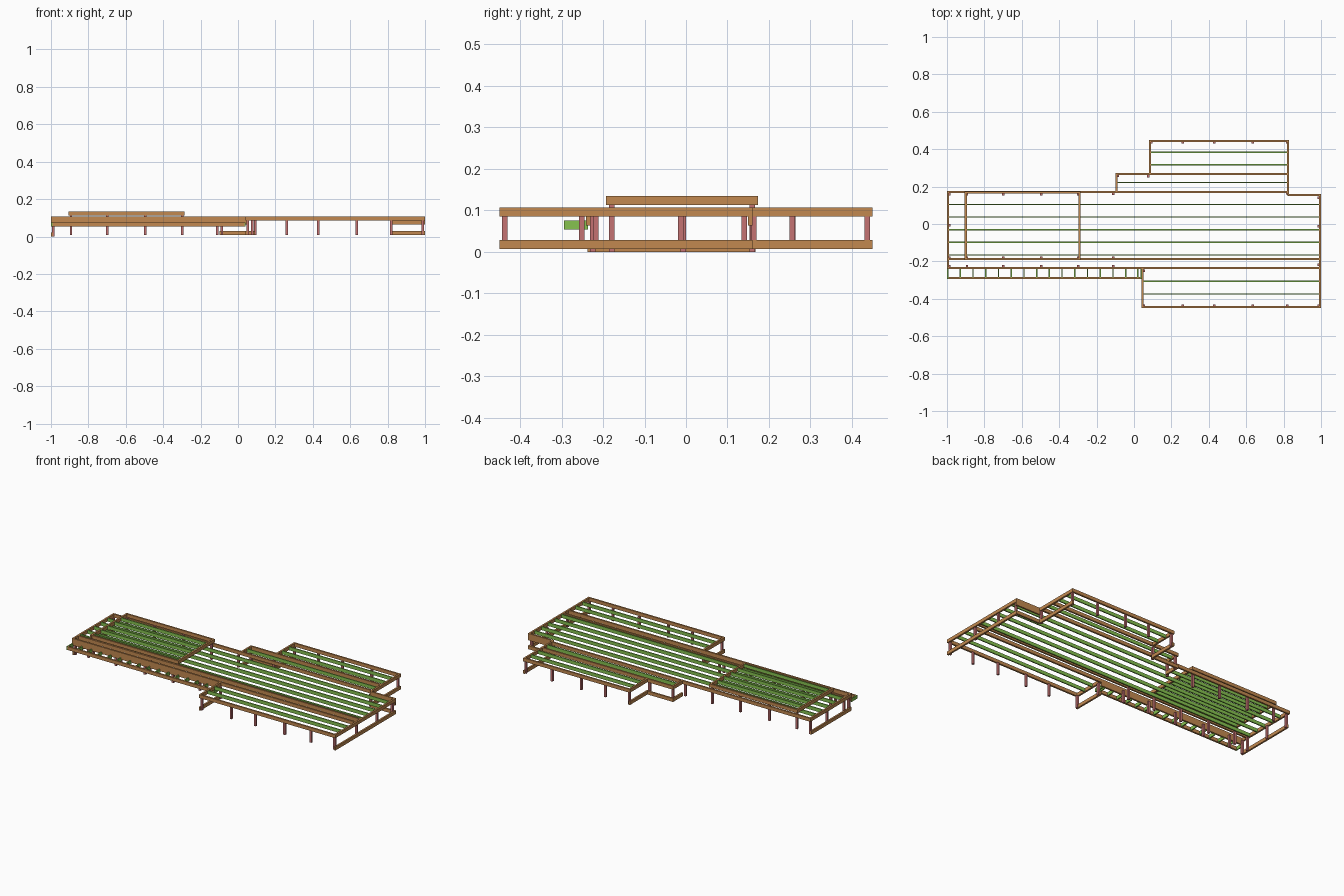
import bpy, bmesh
from mathutils import Matrix

if "Cube" in bpy.data.objects:
    bpy.data.objects.remove(bpy.data.objects["Cube"])


def material(name, rgb):
    m = bpy.data.materials.new(name)
    m.diffuse_color = (*rgb, 1)
    m.use_nodes = True
    m.node_tree.nodes["Principled BSDF"].inputs["Base Color"].default_value = m.diffuse_color
    return m


BROWN = material("timber_brown", (0.54, 0.25, 0.08))
GREEN = material("joist_green", (0.24, 0.54, 0.08))
PINK = material("column_pink", (0.56, 0.17, 0.17))


def boxes(name, mat, spans):
    """One object from (x0, x1, y0, y1, z0, z1) spans."""
    bm = bmesh.new()
    for x0, x1, y0, y1, z0, z1 in spans:
        m = Matrix.Translation(((x0 + x1) / 2, (y0 + y1) / 2, (z0 + z1) / 2))
        bmesh.ops.create_cube(bm, size=1, matrix=m @ Matrix.Diagonal((x1 - x0, y1 - y0, z1 - z0, 1)))
    me = bpy.data.meshes.new(name)
    bm.to_mesh(me)
    bm.free()
    me.materials.append(mat)
    bpy.context.collection.objects.link(bpy.data.objects.new(name, me))


H = 0.0215       # depth of every beam and joist
T = 0.011        # beam thickness
J = 0.007        # joist thickness
GROUND, FLOOR, ROOF, BALCONY, UNDER = 0.007, 0.085, 0.113, 0.0535, 0.0635


def bx(x0, x1, y, z=FLOOR, t=T):     # member along x
    return (x0, x1, y - t / 2, y + t / 2, z, z + H)


def by(x, y0, y1, z=FLOOR, t=T):     # member along y
    return (x - t / 2, x + t / 2, y0, y1, z, z + H)


def post(x, y, z0=GROUND, z1=FLOOR, s=0.013):
    return (x - s / 2, x + s / 2, y - s / 2, y + s / 2, z0, z1)


# main floor frame
boxes("main_floor_beams", BROWN, [
    bx(-1, 0.83, 0.172), bx(-1, 1, -0.236), bx(-1, 1, -0.187),
    by(-0.9945, -0.24, 0.177), by(0.9945, -0.45, 0.16), bx(0.825, 1, 0.155)])
boxes("doubled_beams", BROWN, [
    bx(-1, 0.045, -0.236, UNDER), bx(0.82, 1, 0.155, UNDER)])

# front and rear floor extensions
boxes("front_extension_beams", BROWN, [
    bx(0.04, 1, -0.4445), by(0.0455, -0.45, -0.236)])
boxes("rear_extension_beams", BROWN, [
    bx(0.08, 0.83, 0.4445), bx(-0.1, 0.83, 0.267), by(0.0855, 0.267, 0.45),
    by(0.8245, 0.155, 0.45), by(-0.0945, 0.172, 0.272)])

# ground beams around the two ends
boxes("ground_beams", BROWN, [
    by(0.9945, -0.45, 0.16, GROUND), bx(0.825, 1, 0.155, GROUND),
    by(0.8245, 0.155, 0.45, GROUND), by(0.0855, 0.262, 0.45, GROUND),
    bx(-0.1, 0.09, 0.267, GROUND), by(-0.0945, 0.172, 0.272, GROUND),
    by(0.0455, -0.45, -0.236, GROUND), by(-0.9945, -0.237, 0.167, 0)])

# raised roof frame
boxes("roof_beams", BROWN, [
    bx(-0.905, -0.285, -0.187, ROOF), bx(-0.905, -0.285, 0.168, ROOF),
    by(-0.8995, -0.193, 0.173, ROOF), by(-0.2905, -0.193, 0.173, ROOF)])

# joists at a regular spacing
rows = [0.172 - 0.0675 * k for k in range(1, 6)]
boxes("main_floor_joists", GREEN, [bx(-0.99, 0.99, y, t=J) for y in rows])
boxes("roof_joists", GREEN, [bx(-0.895, -0.295, y, ROOF, J) for y in rows])
boxes("front_extension_joists", GREEN, [bx(0.05, 0.99, y, t=J) for y in (-0.306, -0.374)])
boxes("rear_extension_joists", GREEN, [bx(0.09, 0.82, y, t=J) for y in (0.384, 0.316)]
      + [bx(-0.09, 0.82, 0.222, t=J)])

# low front balcony
boxes("balcony_joists", GREEN,
      [by(-0.9965 + 0.068 * k, -0.285, -0.236, BALCONY, J) for k in range(1, 15)]
      + [by(-0.9965, -0.294, -0.236, BALCONY, J), by(0.037, -0.294, -0.236, BALCONY, J),
         by(0.02, -0.285, -0.236, BALCONY, J)])
boxes("balcony_fascia", BROWN, [bx(-0.993, 0.0335, -0.2885, BALCONY)])

# columns
roof_x = (-0.893, -0.7, -0.495, -0.298)
boxes("roof_columns", PINK, [post(x, y, GROUND, ROOF) for x in roof_x for y in (-0.179, 0.16)])
boxes("balcony_columns", PINK, [post(x, -0.225) for x in roof_x + (-0.11,)])
boxes("main_columns", PINK, [post(-0.11, y) for y in (-0.179, 0.162)]
      + [post(-0.987, y, 0) for y in (-0.225, -0.179, -0.007, 0.16)]
      + [post(0.987, y) for y in (-0.218, -0.013, 0.14)])
bay_x = (0.26, 0.43, 0.635, 0.82)
boxes("front_extension_columns", PINK, [post(x, -0.437) for x in (0.052,) + bay_x + (0.987,)]
      + [post(0.052, -0.251)])
boxes("rear_extension_columns", PINK, [post(x, 0.437) for x in (0.092,) + bay_x]
      + [post(-0.088, 0.258), post(0.076, 0.256), post(0.82, 0.163)])
